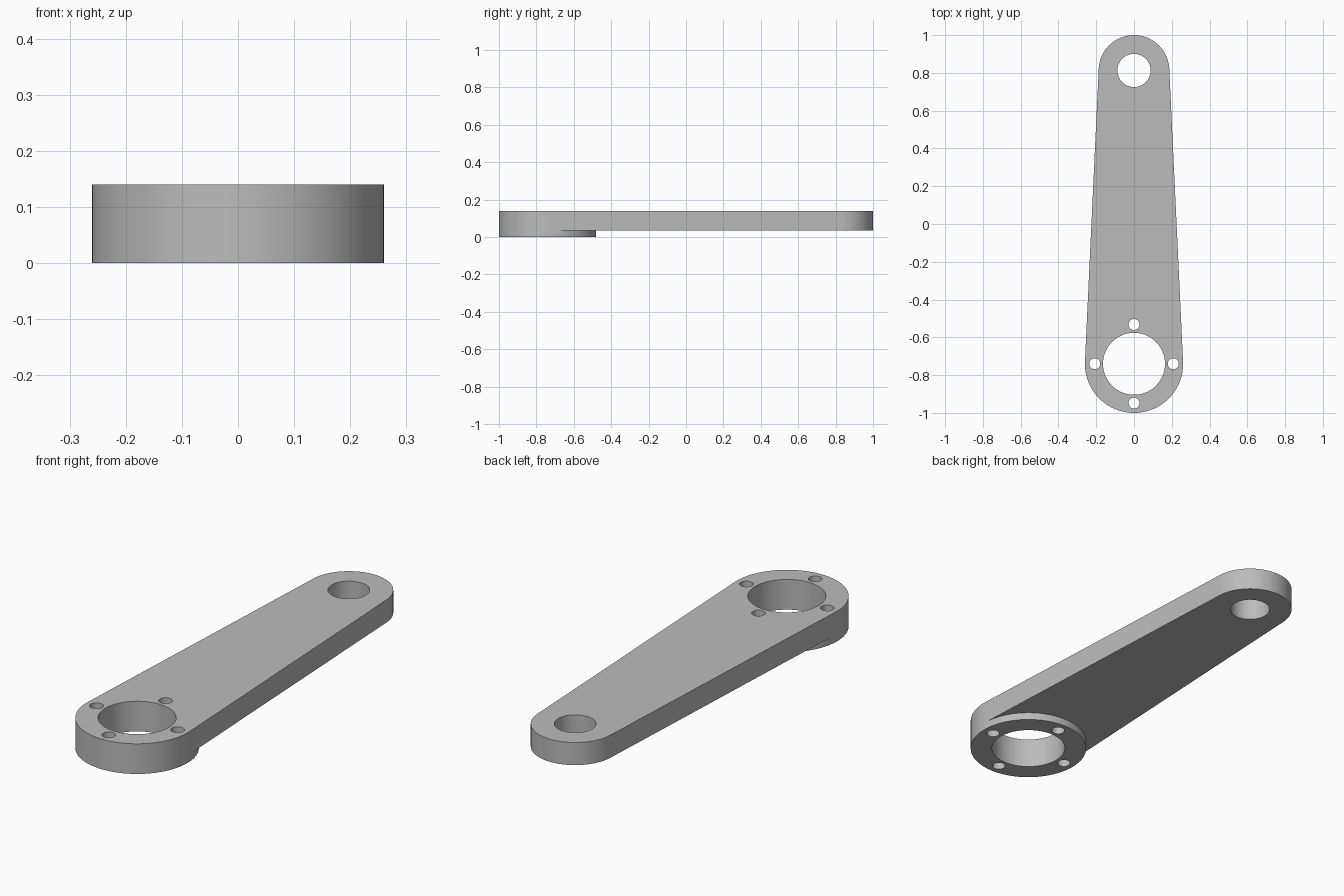
import bpy
import bmesh
import math
from mathutils import Matrix

cube = bpy.data.objects.get("Cube")
if cube:
    bpy.data.objects.remove(cube, do_unlink=True)

TOP, ARM_BASE = 0.14, 0.035
HUB_Y, HUB_R = -0.74, 0.26
TIP_Y, TIP_R = 0.813, 0.187
BOLT_RING = 0.208

metal = bpy.data.materials.new("plain grey metal")
metal.use_nodes = True
grey = (0.5, 0.5, 0.5, 1)
metal.diffuse_color = grey
metal.node_tree.nodes["Principled BSDF"].inputs["Base Color"].default_value = grey


def disc(bm, x, y, radius, z0, z1, segments=96):
    """Add an upright cylinder between two heights."""
    bmesh.ops.create_cone(
        bm, cap_ends=True, segments=segments, radius1=radius, radius2=radius,
        depth=z1 - z0, matrix=Matrix.Translation((x, y, (z0 + z1) / 2)))


def make_object(name, bm):
    bmesh.ops.recalc_face_normals(bm, faces=bm.faces)
    mesh = bpy.data.meshes.new(name)
    bm.to_mesh(mesh)
    bm.free()
    mesh.materials.append(metal)
    obj = bpy.data.objects.new(name, mesh)
    bpy.context.collection.objects.link(obj)
    return obj


def combine(target, tool, operation):
    """Apply a boolean and discard the tool."""
    mod = target.modifiers.new(operation.lower(), "BOOLEAN")
    mod.operation, mod.solver, mod.object = operation, "EXACT", tool
    tool.hide_render = True
    bpy.context.view_layer.objects.active = target
    bpy.ops.object.modifier_apply(modifier=mod.name)
    bpy.data.objects.remove(tool, do_unlink=True)


# Tapered arm: the hull around its two rounded ends
bm = bmesh.new()
disc(bm, 0, HUB_Y, HUB_R, ARM_BASE, TOP)
disc(bm, 0, TIP_Y, TIP_R, ARM_BASE, TOP)
bmesh.ops.delete(bm, geom=bm.faces[:], context="FACES_ONLY")
hull = bmesh.ops.convex_hull(bm, input=bm.verts[:])
inside = set(hull["geom_interior"]) | set(hull["geom_unused"])
bmesh.ops.delete(bm, geom=[v for v in inside if isinstance(v, bmesh.types.BMVert)],
                 context="VERTS")
loose = [e for e in bm.edges if not e.link_faces]
bmesh.ops.delete(bm, geom=loose, context="EDGES")
bmesh.ops.dissolve_limit(bm, angle_limit=math.radians(0.5),
                         verts=bm.verts[:], edges=bm.edges[:])
arm = make_object("lever_arm", bm)

# Thicker hub, standing proud below the arm
bm = bmesh.new()
disc(bm, 0, HUB_Y, HUB_R, 0, TOP)
combine(arm, make_object("hub", bm), "UNION")

# Bores and the four bolt holes
bm = bmesh.new()
disc(bm, 0, HUB_Y, 0.164, -0.1, 0.3)
disc(bm, 0, TIP_Y, 0.088, -0.1, 0.3, 64)
for i in range(4):
    a = i * math.pi / 2
    disc(bm, BOLT_RING * math.cos(a), HUB_Y + BOLT_RING * math.sin(a),
         0.029, -0.1, 0.3, 32)
combine(arm, make_object("hole_cutters", bm), "DIFFERENCE")

# Smooth round walls, crisp rims
bpy.ops.object.select_all(action="DESELECT")
arm.select_set(True)
bpy.context.view_layer.objects.active = arm
bpy.ops.object.shade_smooth_by_angle(angle=math.radians(30))
